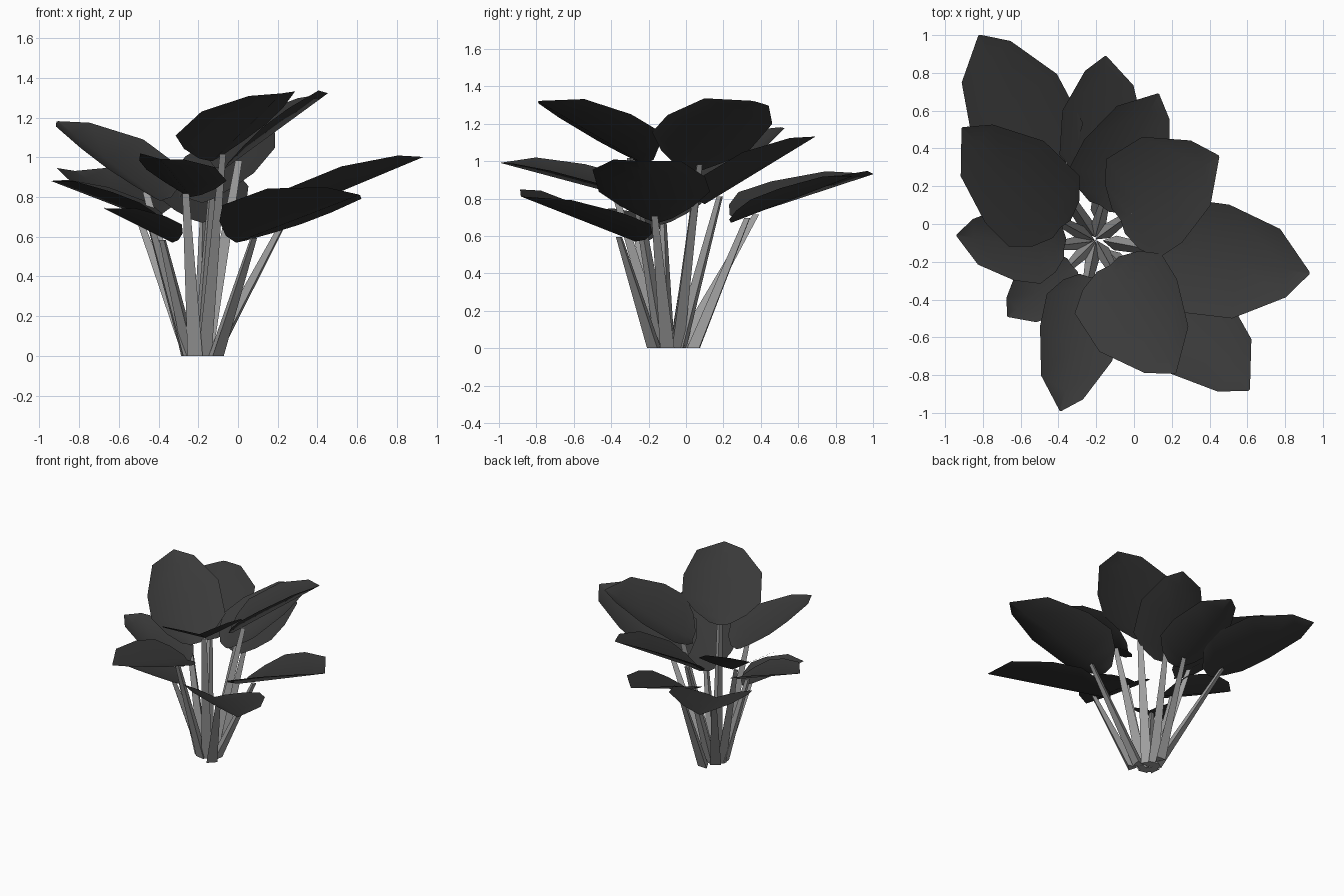
import bpy
from mathutils import Vector, Matrix

cube = bpy.data.objects.get("Cube")
if cube:
    bpy.data.objects.remove(cube, do_unlink=True)


def make_material(name, grey):
    material = bpy.data.materials.new(name)
    material.use_nodes = True
    colour = (grey, grey, grey, 1)
    material.diffuse_color = colour
    material.node_tree.nodes["Principled BSDF"].inputs["Base Color"].default_value = colour
    return material


leaf_material = make_material("dark leaf grey", .041)
stem_material = make_material("pale stem grey", .35)


def make_object(name, points, faces, material):
    mesh = bpy.data.meshes.new(name)
    mesh.from_pydata(points, [], faces)
    mesh.materials.append(material)
    mesh.update()
    thing = bpy.data.objects.new(name, mesh)
    bpy.context.collection.objects.link(thing)
    return thing


# Leaf edges: position along the midrib, share of the half width
LONG_EDGE = [(0, .25), (.08, .65), (.22, 1), (.46, 1), (.8, .7), (1, .02)]
SHORT_EDGE = [(0, .25), (.08, .65), (.22, 1), (.58, .98), (.89, .48), (1, .02)]
CUP = .34


def make_leaf(name, base, tip, half_width, roll, mirrored):
    """Lopsided blade with a straight midrib and raised edges."""
    axis = tip - base
    side = axis.cross(Vector((0, 0, 1))).normalized()
    side = Matrix.Rotation(roll, 3, axis) @ side
    normal = side.cross(axis).normalized()
    left, right = (SHORT_EDGE, LONG_EDGE) if mirrored else (LONG_EDGE, SHORT_EDGE)
    points, faces = [], []
    for (left_along, left_width), (right_along, right_width) in zip(left, right):
        middle = (left_along + right_along) / 2
        for along, share in ((left_along, -left_width), (middle, 0), (right_along, right_width)):
            reach = share * half_width
            points.append(base + axis * along + side * reach + normal * abs(reach) * CUP)
    for row in range(len(left) - 1):
        for column in range(2):
            a = row * 3 + column
            faces.append((a, a + 1, a + 4, a + 3))
    leaf = make_object(name, points, faces, leaf_material)
    leaf.data.shade_smooth()


def make_stem(name, foot, top):
    """Tapered three-sided stalk with its ridge facing inward."""
    inward = Vector((foot.x - top.x, foot.y - top.y, 0)).normalized()
    points = []
    for centre, radius in ((foot, .045), (top, .02)):
        for corner in range(3):
            turn = Matrix.Rotation(corner * 2.0944, 3, "Z")
            points.append(centre + turn @ inward * radius)
    faces = [(i, (i + 1) % 3, (i + 1) % 3 + 3, i + 3) for i in range(3)]
    make_object(name, points, faces + [(2, 1, 0), (3, 4, 5)], stem_material)


# Name, base, tip, half width, roll about the midrib, mirrored, foot distance
LEAVES = [
    ("back_left", (-.45, .27, .69), (-.82, 1, .93), .28, 0, False, .06),
    ("left_upper", (-.39, -.02, .78), (-.91, .51, 1.18), .265, 0, False, .05),
    ("back_middle", (-.18, .24, .67), (-.15, .89, .92), .22, 0, True, .13),
    ("back_right", (-.18, .1, .77), (.13, .69, 1.13), .235, 0, False, .05),
    ("top_right", (-.07, .02, .94), (.45, .36, 1.32), .3, -.18, True, .04),
    ("right", (.14, -.15, .67), (.93, -.26, 1), .3, 0, False, .08),
    ("front_right", (-.01, -.27, .57), (.61, -.88, .81), .275, -.18, False, .12),
    ("top_front", (-.13, -.22, .98), (.22, -.79, 1.32), .28, .12, False, .05),
    ("front_left", (-.24, -.28, .8), (-.39, -.99, .99), .21, -.14, True, .06),
    ("low_left", (-.33, -.22, .57), (-.67, -.49, .74), .17, 0, False, .05),
    ("left", (-.37, -.13, .66), (-.94, -.06, .88), .2, 0, False, .06),
]

CENTRE = Vector((-.2, -.08, 0))
for label, base, tip, half_width, roll, mirrored, distance in LEAVES:
    base, tip = Vector(base), Vector(tip)
    make_leaf(label + "_leaf", base, tip, half_width, roll, mirrored)
    spread = base - CENTRE
    spread.z = 0
    foot = CENTRE + spread.normalized() * distance
    # Stop the stalk just under the midrib
    make_stem(label + "_stem", foot, base.lerp(tip, .14) - Vector((0, 0, .01)))
